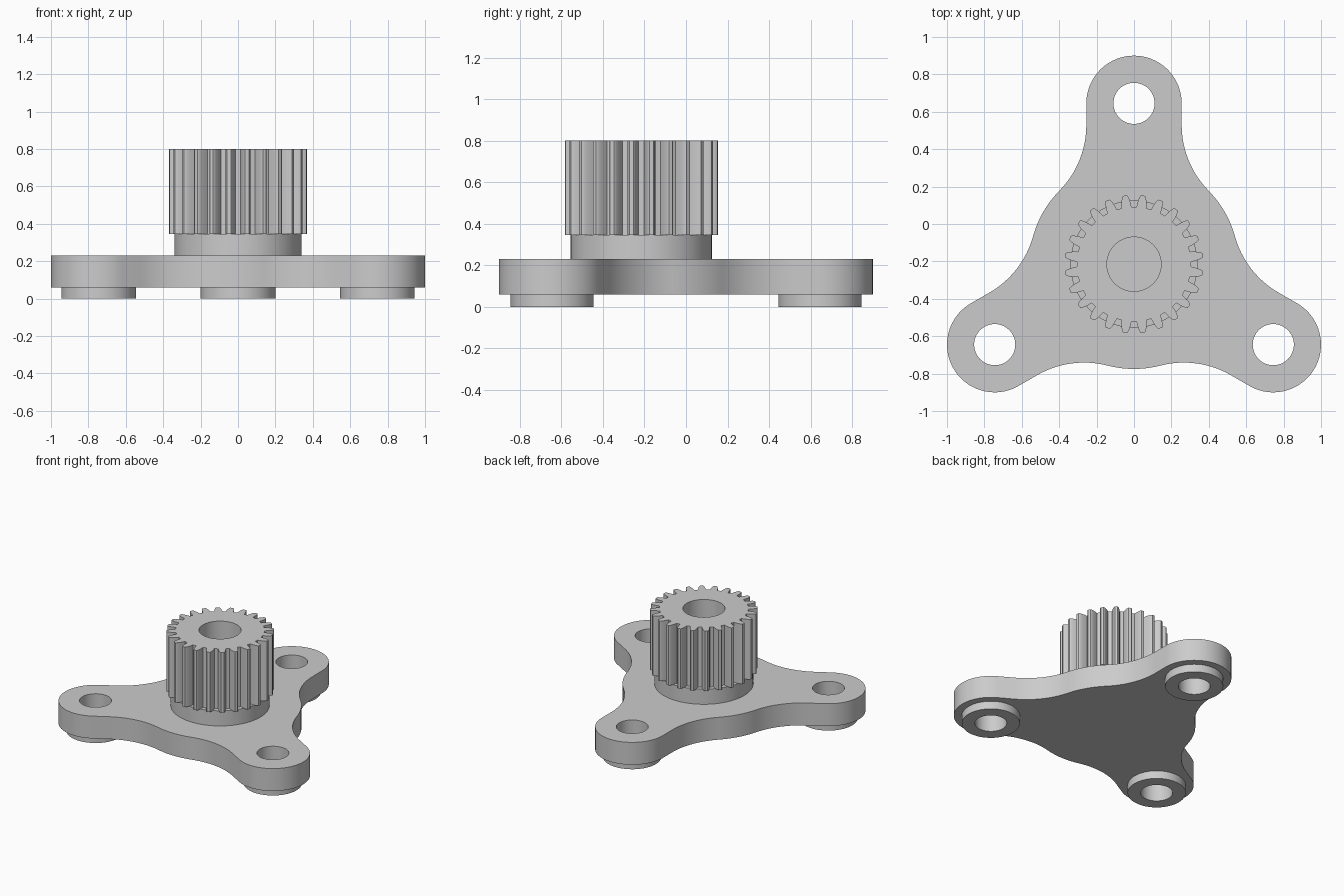
import bpy, bmesh, math
from math import pi, sin, cos, radians

if "Cube" in bpy.data.objects:
    bpy.data.objects.remove(bpy.data.objects["Cube"])

CY = -0.215          # y of the hub axis
ARM = 0.86           # hub axis to arm hole
END_R = 0.255        # arm end radius
HUB_R = 0.56         # hub radius of the plate

steel = bpy.data.materials.new("light_grey")
steel.diffuse_color = (0.6, 0.6, 0.6, 1)
steel.use_nodes = True
steel.node_tree.nodes["Principled BSDF"].inputs["Base Color"].default_value = steel.diffuse_color


def arc(cx, cy, r, a0, a1, n):
    """Points along an arc, both ends included (angles in radians)."""
    return [(cx + r * cos(a0 + (a1 - a0) * i / n),
             cy + r * sin(a0 + (a1 - a0) * i / n)) for i in range(n + 1)]


def circle(cx, cy, r, n=64):
    return arc(cx, cy, r, 0, 2 * pi, n)[:-1]


def turn(points, a):
    return [(x * cos(a) - y * sin(a), x * sin(a) + y * cos(a)) for x, y in points]


def prism(name, loops, z0, z1):
    """Extruded profile; the first loop is the outline, the others are holes."""
    bm = bmesh.new()
    edges = []
    for loop in loops:
        vs = [bm.verts.new((x, y + CY, z0)) for x, y in loop]
        edges += [bm.edges.new((vs[i - 1], vs[i])) for i in range(len(vs))]
    bmesh.ops.triangle_fill(bm, use_beauty=True, use_dissolve=False,
                            edges=edges, normal=(0, 0, 1))
    res = bmesh.ops.extrude_face_region(bm, geom=bm.faces[:])
    top = [g for g in res["geom"] if isinstance(g, bmesh.types.BMVert)]
    bmesh.ops.translate(bm, verts=top, vec=(0, 0, z1 - z0))
    bmesh.ops.recalc_face_normals(bm, faces=bm.faces[:])
    mesh = bpy.data.meshes.new(name)
    bm.to_mesh(mesh)
    bm.free()
    mesh.materials.append(steel)
    ob = bpy.data.objects.new(name, mesh)
    bpy.context.collection.objects.link(ob)
    bpy.ops.object.select_all(action='DESELECT')
    ob.select_set(True)
    bpy.context.view_layer.objects.active = ob
    bpy.ops.object.shade_smooth_by_angle(angle=radians(30))
    return ob


# Three-armed plate: rounded arm ends, concave fillets tangent to the hub
fy = 0.745                                    # height of the fillet centre
fr = (END_R**2 + fy**2 - HUB_R**2) / (2 * (HUB_R - END_R))
fx = END_R + fr
fa = math.atan2(fy, fx)                       # direction of the tangent point
right = arc(fx, fy, fr, pi + fa, pi, 20)      # hub to arm, right side
left = [(-x, y) for x, y in reversed(right)]
hub = arc(0, 0, HUB_R, pi - fa, pi / 3 * 2 + fa, 12)[1:-1]
third = right + arc(0, ARM, END_R, 0, pi, 40) + left
if pi - fa < 2 * pi / 3 + fa:                 # hub arc leading to the next arm
    third += hub
outline = [p for k in range(3) for p in turn(third, k * 2 * pi / 3)]
hole = circle(0, ARM, 0.11, 48)
holes = [turn(hole, k * 2 * pi / 3) for k in range(3)]
prism("arm_plate", [outline] + holes, 0.06, 0.23)

# Round feet under the arm ends
for k in range(3):
    foot = turn(circle(0, ARM, 0.2), k * 2 * pi / 3)
    prism(f"foot_{k + 1}", [foot, holes[k]], 0.0, 0.06)

# Collar under the gear
bore = circle(0, 0, 0.145)
prism("collar", [circle(0, 0, 0.34, 96), bore], 0.23, 0.345)

# Gear with 24 teeth, a gap on each axis
flank = [(0.305, 0.027), (0.335, 0.0235), (0.355, 0.0185), (0.366, 0.014), (0.37, 0.010)]
tooth = [(r, -w) for r, w in flank] + [(r, w) for r, w in reversed(flank)]
teeth = [p for k in range(24) for p in turn(tooth, radians(7.5 + 15 * k))]
prism("gear", [teeth, bore], 0.345, 0.8)
